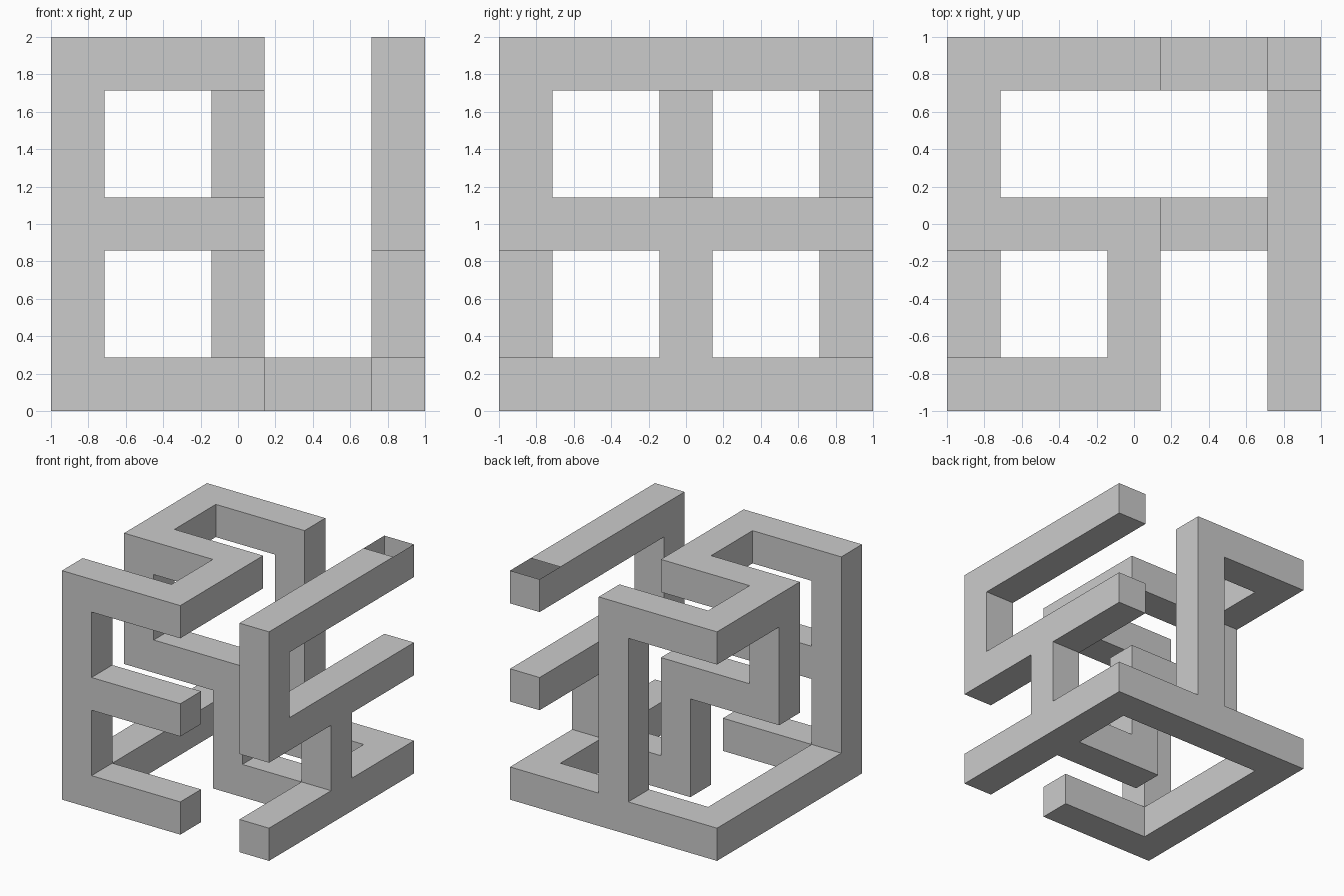
import bpy, bmesh
from mathutils import Vector

if "Cube" in bpy.data.objects:
    bpy.data.objects.remove(bpy.data.objects["Cube"])

U = 2 / 7                                   # bar thickness
LINES = [0, U, 3 * U, 4 * U, 6 * U, 2.0]    # node / gap / node / gap / node

# Bar runs through a 3x3x3 lattice; each "xyz" is a corner node (0..2 per axis)
RUNS = [
    "002 102 112 012 022 122 120",   # top snake, then back post
    "002 000 020 220 200",           # front left post and base loop
    "000 100",                       # lower front arm
    "001 101",                       # middle front arm
    "012 011 111 110 210 211",       # inner winding bar
    "222 202 201 221",               # right hairpin
]

# Fill lattice cells along every run (even index = node, odd = gap)
cells = set()
for run in RUNS:
    nodes = [Vector([2 * int(c) for c in n]) for n in run.split()]
    for a, b in zip(nodes, nodes[1:]):
        steps = int((b - a).length)
        for s in range(steps + 1):
            cells.add(tuple(round(c) for c in a.lerp(b, s / steps)))

# Skin only the exposed sides, giving one hollow continuous shell
OPEN_END = ((4, 4, 4), 2, 1)                # uncovered top of the right bar's end
bm = bmesh.new()
for cell in sorted(cells):
    for axis in range(3):
        for side in (0, 1):
            nb = list(cell)
            nb[axis] += 2 * side - 1
            if tuple(nb) in cells or (cell, axis, side) == OPEN_END:
                continue
            u, v = (axis + 1) % 3, (axis + 2) % 3
            ring = []
            for du, dv in ((0, 0), (1, 0), (1, 1), (0, 1)):
                i = list(cell)
                i[axis] += side
                i[u] += du
                i[v] += dv
                ring.append(bm.verts.new((LINES[i[0]] - 1, LINES[i[1]] - 1, LINES[i[2]])))
            bm.faces.new(ring if side else ring[::-1])
bmesh.ops.remove_doubles(bm, verts=bm.verts[:], dist=1e-4)
bmesh.ops.dissolve_limit(bm, angle_limit=0.01, verts=bm.verts[:], edges=bm.edges[:])

mesh = bpy.data.meshes.new("maze_frame")
bm.to_mesh(mesh)
bm.free()
bpy.context.collection.objects.link(bpy.data.objects.new("maze_frame", mesh))
